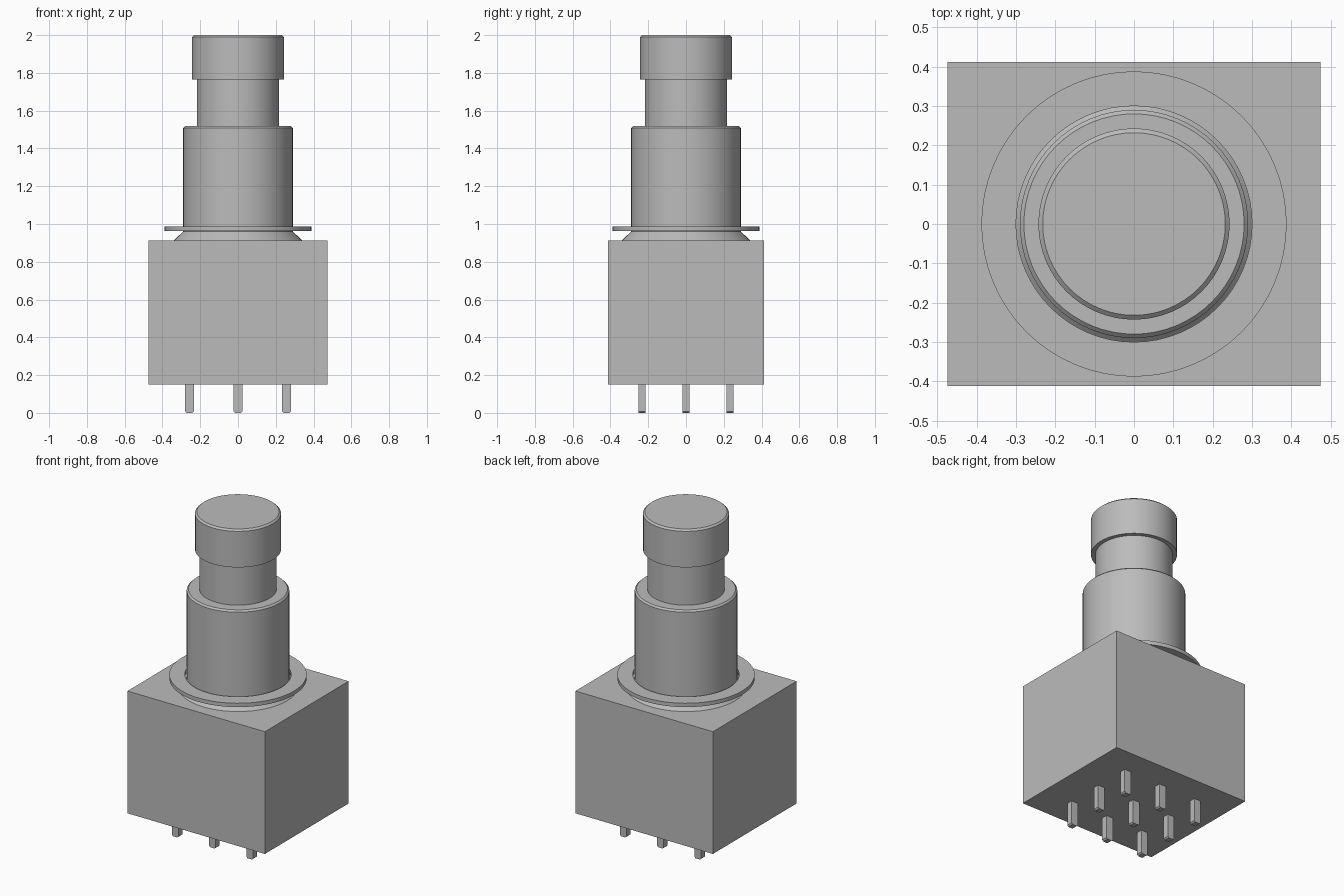
import bpy, bmesh
from math import pi, cos, sin, radians

cube = bpy.data.objects.get("Cube")
if cube:
    bpy.data.objects.remove(cube, do_unlink=True)

grey = bpy.data.materials.new("plain_grey")
grey.use_nodes = True
COLOUR = (0.5, 0.5, 0.5, 1)
grey.diffuse_color = COLOUR
grey.node_tree.nodes["Principled BSDF"].inputs["Base Color"].default_value = COLOUR
SIDES = 64


def finish(name, bm):
    bmesh.ops.recalc_face_normals(bm, faces=bm.faces)
    mesh = bpy.data.meshes.new(name)
    bm.to_mesh(mesh)
    bm.free()
    mesh.materials.append(grey)
    obj = bpy.data.objects.new(name, mesh)
    bpy.context.collection.objects.link(obj)
    return obj


def lathe(name, profile, ring=False):
    """Turn (radius, z) points about z; a ring closes on itself, a solid gets caps."""
    bm = bmesh.new()
    loops = [[bm.verts.new((r * cos(2 * pi * i / SIDES), r * sin(2 * pi * i / SIDES), z))
              for i in range(SIDES)] for r, z in profile]
    pairs = list(zip(loops, loops[1:]))
    if ring:
        pairs.append((loops[-1], loops[0]))
    else:
        bm.faces.new(loops[0])
        bm.faces.new(loops[-1])
    for a, b in pairs:
        for i in range(SIDES):
            j = (i + 1) % SIDES
            bm.faces.new((a[i], a[j], b[j], b[i]))
    obj = finish(name, bm)
    bpy.ops.object.select_all(action='DESELECT')
    obj.select_set(True)
    bpy.context.view_layer.objects.active = obj
    bpy.ops.object.shade_smooth_by_angle(angle=radians(30))
    return obj


def box(name, size, centre, chamfer=0):
    bm = bmesh.new()
    bmesh.ops.create_cube(bm, size=1)
    for v in bm.verts:
        v.co = [c + s * k for c, s, k in zip(centre, size, v.co)]
    if chamfer:
        # Chamfer the two bottom edges that run along y
        edges = [e for e in bm.edges
                 if all(v.co.z < centre[2] for v in e.verts)
                 and abs(e.verts[0].co.x - e.verts[1].co.x) < 1e-5]
        bmesh.ops.bevel(bm, geom=edges, offset=chamfer, segments=1, affect='EDGES')
    return finish(name, bm)


# Switch housing
box("housing", (0.948, 0.824, 0.762), (0, 0, 0.531))

# Flared collar, threaded barrel and plunger
lathe("collar", [(0.34, 0.912), (0.285, 0.966)])
lathe("barrel", [(0.29, 0.95), (0.29, 1.508), (0.28, 1.518)])
lathe("plunger", [(0.218, 1.5), (0.218, 1.775)])
lathe("button_cap", [(0.243, 1.765), (0.243, 1.99), (0.232, 2.0)])

# Loose washer around the barrel
lathe("washer", [(0.30, 0.962), (0.388, 0.962), (0.388, 0.986), (0.30, 0.986)], ring=True)

# Three by three grid of terminals
for row, y in zip(("front", "middle", "back"), (-0.233, 0, 0.233)):
    for col, x in zip(("right", "centre", "left"), (-0.257, 0, 0.257)):
        box(f"terminal_{row}_{col}", (0.046, 0.038, 0.16), (x, y, 0.08), 0.008)
